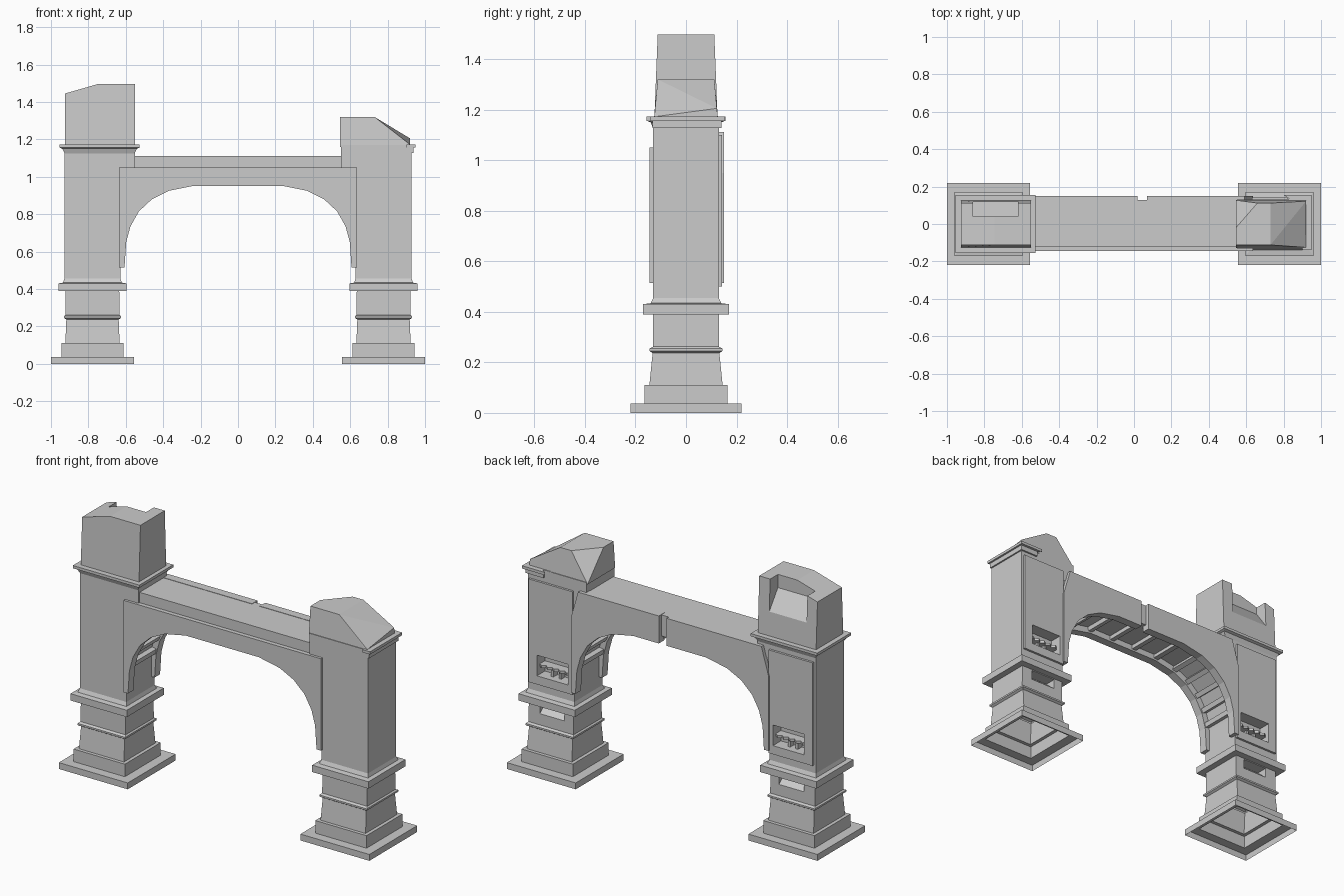
import bpy, bmesh, math
from mathutils import Vector

if "Cube" in bpy.data.objects:
    bpy.data.objects.remove(bpy.data.objects["Cube"])


def finish(name, bm):
    bmesh.ops.recalc_face_normals(bm, faces=bm.faces)
    me = bpy.data.meshes.new(name)
    bm.to_mesh(me)
    bm.free()
    ob = bpy.data.objects.new(name, me)
    bpy.context.collection.objects.link(ob)
    return ob


def loft(name, cx, rings, cap_bottom=True):
    """Stack of rectangles (half x, half y, z) bridged into one body."""
    bm = bmesh.new()
    loops = [[bm.verts.new((cx + sx * hx, sy * hy, z))
              for sx, sy in ((-1, -1), (1, -1), (1, 1), (-1, 1))] for hx, hy, z in rings]
    for a, b in zip(loops, loops[1:]):
        for i in range(4):
            j = (i + 1) % 4
            bm.faces.new((a[i], a[j], b[j], b[i]))
    bm.faces.new(loops[-1])
    if cap_bottom:
        bm.faces.new(loops[0])
    ob = finish(name, bm)
    if not cap_bottom and ob.data.polygons[0].normal.y > 0:
        ob.data.flip_normals()
    return ob


def prism(name, pts, a, b, axis='y'):
    """Extrude an xz outline along y, or an xy outline along z."""
    bm = bmesh.new()
    co = (lambda p, d: (p[0], d, p[1])) if axis == 'y' else (lambda p, d: (p[0], p[1], d))
    f = bm.faces.new([bm.verts.new(co(p, a)) for p in pts])
    r = bmesh.ops.extrude_face_region(bm, geom=[f])
    d = Vector(co((0, 0), b - a))
    bmesh.ops.translate(bm, vec=d, verts=[v for v in r['geom'] if isinstance(v, bmesh.types.BMVert)])
    return finish(name, bm)


def hull(name, pts):
    bm = bmesh.new()
    for p in pts:
        bm.verts.new(p)
    bmesh.ops.convex_hull(bm, input=bm.verts)
    bmesh.ops.dissolve_limit(bm, angle_limit=0.02, verts=bm.verts, edges=bm.edges)
    return finish(name, bm)


def box(name, x, y, z):
    return hull(name, [(i, j, k) for i in x for j in y for k in z])


def cut(ob, cutter):
    m = ob.modifiers.new("cut", 'BOOLEAN')
    m.operation, m.solver, m.object = 'DIFFERENCE', 'EXACT', cutter
    bpy.context.view_layer.objects.active = ob
    bpy.ops.object.modifier_apply(modifier=m.name)


def remove(ob):
    bpy.data.objects.remove(ob, do_unlink=True)


# Pillars
for side, s in (("left", -1), ("right", 1)):
    cx = 0.778 * s

    def sx(*v):
        return [s * i for i in v]

    # hollow stepped plinth
    loft(side + "_plinth", cx, [
        (.222, .22, 0), (.222, .22, .037), (.165, .165, .037), (.165, .165, .11),
        (.145, .145, .11), (.14, .132, .237), (.153, .145, .245), (.153, .145, .255),
        (.145, .13, .262)], cap_bottom=False)
    # shaft with moulded band
    shaft = loft(side + "_shaft", cx, [
        (.145, .13, .262), (.143, .13, .39), (.181, .17, .39), (.181, .17, .43),
        (.157, .14, .434), (.15, .13, .455), (.15, .13, 1.1)])
    # raised panel on the back
    panel = box(side + "_back_panel", sx(.915, .632), (.12, .143), (.5, 1.1))
    niche = box("niche_cutter", sx(.86, .66), (.07, .2), (.55, .67))
    wedge = hull("wedge_cutter", [(s * x, y, z) for x in (.69, .85)
                                  for y, z in ((.2, .27), (.2, .385), (.06, .385))])
    for c in (niche, wedge):
        c.hide_render = True
        cut(shaft, c)
    cut(panel, niche)
    remove(niche)
    remove(wedge)
    # broken shelf inside the niche
    zig = [(s * (.66 + .02 * i), .115 + .015 * (i % 2)) for i in range(11)]
    prism(side + "_shelf", [(s * .66, .065)] + zig + [(s * .86, .065)], .595, .61, 'z')
    for x in (.73, .78):
        box(side + "_shelf_post", sx(x, x + .015), (.065, .105), (.545, .6))
    # block behind the cornice
    box(side + "_collar", sx(.55, .928), (-.13, .13), (1.05, 1.17))

# Left cornice and cap with a broken hollow at the back
loft("left_cornice", -.74, [(.186, .13, 1.125), (.2, .14, 1.15), (.214, .156, 1.156), (.214, .156, 1.172)])
cap = hull("left_cap", [(x, y, 1.17) for x in (-.925, -.55) for y in (-.125, .125)]
           + [(x, y, z) for x, z in ((-.925, 1.445), (-.745, 1.497), (-.55, 1.497)) for y in (-.112, .112)])
hollow = hull("hollow_cutter", [(x, y, z) for x in (-.86, -.62)
                                for y, z in ((.04, 1.6), (.2, 1.6), (.04, 1.42), (.13, 1.3), (.2, 1.2))])
hollow.hide_render = True
cut(cap, hollow)
remove(hollow)

# Right cap, chipped, with the surviving pieces of cornice
hull("right_cap", [(x, y, 1.16) for x in (.545, .92) for y in (-.127, .127)]
     + [(.92, -.125, 1.172), (.92, .122, 1.205), (.545, -.112, 1.32), (.545, -.02, 1.32),
        (.66, .112, 1.32), (.73, -.112, 1.32), (.73, .112, 1.32)])
for y0, y1, e in ((-.14, .155, 0),):
    box("right_cornice_side", (.9, .948), (y0, y1), (1.156, 1.172))
    box("right_cornice_side_mould", (.9, .937), (-.132, .14), (1.128, 1.157))
prism("right_cornice_back", [(.948, .1), (.948, .155), (.8, .155), (.83, .135), (.78, .128), (.78, .1)],
      1.156, 1.172, 'z')
box("right_cornice_back_mould", (.82, .937), (.1, .14), (1.128, 1.157))

# Arch: front and back faces with a recessed soffit between
curve = [(.607, .515), (.598, .65), (.575, .735), (.53, .815), (.46, .88), (.37, .925), (.235, .952)]
mirror = [(-x, z) for x, z in reversed(curve)]
prism("arch_front", curve + mirror + [(-.635, .515), (-.635, 1.05), (.635, 1.05), (.635, .515)], -.145, -.095)
for s, gap in ((1, .07), (-1, -.02)):
    pts = curve + [(gap, .952), (gap, 1.112), (.59, 1.112), (.637, .95), (.637, .515)]
    prism("arch_back", [(s * x, z) for x, z in pts], .1, .15)
inner = [(x * 1.045, z + .035) for x, z in curve]
inner_mirror = [(-x, z) for x, z in reversed(inner)]
prism("arch_core", inner + inner_mirror + [(-.645, .55), (-.645, 1.05), (-.555, 1.05), (-.555, 1.11),
                                           (.555, 1.11), (.555, 1.05), (.645, 1.05), (.645, .55)], -.12, .127)

# Cross ribs that divide the soffit into coffers
for s in (-1, 1):
    for x, z, tilt in [(c[0] * 1.02, c[1] + .022, t) for c, t in
                       zip(curve[1:], (80, 68, 53, 38, 23, 8))] + [(.08, .975, 0)]:
        rib = box("soffit_rib", (-.014, .014), (-.1, .105), (-.012, .025))
        rib.location = (s * x, 0, z)
        rib.rotation_euler.y = math.radians(s * tilt)
